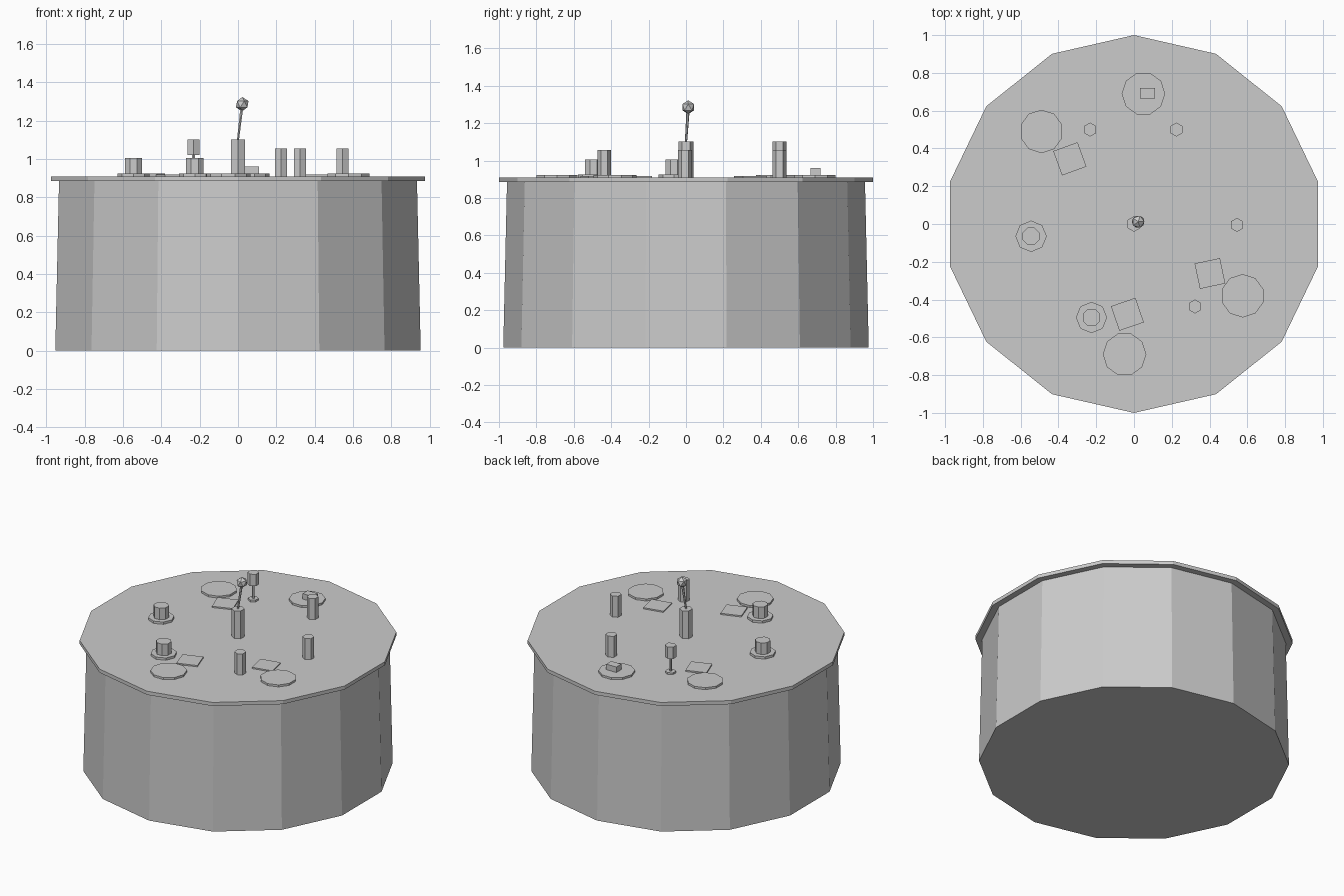
import bpy
import bmesh
from math import radians, pi, sin, cos
from mathutils import Vector

if "Cube" in bpy.data.objects:
    bpy.data.objects.remove(bpy.data.objects["Cube"], do_unlink=True)

grey = bpy.data.materials.new("plain_grey")
grey.use_nodes = True
GREY = (0.6, 0.6, 0.6, 1)
grey.diffuse_color = GREY
grey.node_tree.nodes["Principled BSDF"].inputs["Base Color"].default_value = GREY

DECK = 0.909  # top of the lid


def finish(name, bm):
    bmesh.ops.recalc_face_normals(bm, faces=bm.faces)
    mesh = bpy.data.meshes.new(name)
    bm.to_mesh(mesh)
    bm.free()
    mesh.materials.append(grey)
    ob = bpy.data.objects.new(name, mesh)
    bpy.context.collection.objects.link(ob)
    return ob


def prism(name, sides, base, top, r_base, r_top=None, start=90):
    """Closed prism between two centre points, first corner at the start angle."""
    r_top = r_base if r_top is None else r_top
    bm = bmesh.new()
    rings = []
    for centre, r in ((base, r_base), (top, r_top)):
        ring = []
        for i in range(sides):
            a = radians(start) + 2 * pi * i / sides
            ring.append(bm.verts.new(Vector(centre) + Vector((r * cos(a), r * sin(a), 0))))
        rings.append(ring)
    low, high = rings
    for i in range(sides):
        j = (i + 1) % sides
        bm.faces.new((low[i], low[j], high[j], high[i]))
    bm.faces.new(low[::-1])
    bm.faces.new(high)
    return finish(name, bm)


def upright(name, sides, x, y, z0, z1, r, start=90):
    return prism(name, sides, (x, y, z0), (x, y, z1), r, start=start)


# Tapered drum and overhanging lid
prism("drum", 14, (0, 0, 0), (0, 0, 0.884), 0.977, 0.957)
upright("lid", 14, 0, 0, 0.884, DECK, 1.0)

# Flat round pads
for i, (x, y, start) in enumerate([(-0.49, 0.49, 90), (0.05, 0.69, 0),
                                   (0.575, -0.38, 90), (-0.05, -0.69, 0)]):
    upright(f"round_pad_{i + 1}", 10, x, y, DECK, 0.923, 0.115, start)

# Thin square plates, each turned a little
for i, (x, y, turn) in enumerate([(-0.34, 0.345, 20), (0.402, -0.262, 12), (-0.035, -0.478, 19)]):
    upright(f"square_plate_{i + 1}", 4, x, y, DECK, 0.918, 0.097, 45 + turn)

# Hexagonal posts
for i, (x, y) in enumerate([(0.224, 0.5), (0.545, -0.005), (0.323, -0.437)]):
    upright(f"post_{i + 1}", 6, x, y, DECK, 1.055, 0.037)

# Stubs on octagonal flanges
for i, (x, y) in enumerate([(-0.545, -0.065), (-0.225, -0.495)]):
    upright(f"flange_{i + 1}", 8, x, y, DECK, 0.925, 0.083)
    upright(f"stub_{i + 1}", 8, x, y, 0.925, 1.005, 0.049, 22.5)

# Head raised on a thin stem
x, y = -0.232, 0.5
upright("stem_foot", 6, x, y, DECK, 0.922, 0.034)
upright("stem", 6, x, y, 0.922, 1.02, 0.008)
upright("stem_head", 6, x, y, 1.02, 1.102, 0.037)

# Small box on the rear pad
bm = bmesh.new()
bmesh.ops.create_cube(bm, size=1)
box = finish("pad_box", bm)
box.scale = (0.078, 0.055, 0.038)
box.location = (0.071, 0.692, 0.942)

# Centre post with a leaning rod and faceted ball
upright("centre_post", 6, 0, 0, DECK, 1.102, 0.041)
ball_at = (0.022, 0.012, 1.285)
prism("rod", 6, (0, 0, 1.1), ball_at, 0.006, 0.009)
bm = bmesh.new()
bmesh.ops.create_icosphere(bm, subdivisions=1, radius=0.037)
ball = finish("ball", bm)
ball.location = ball_at
